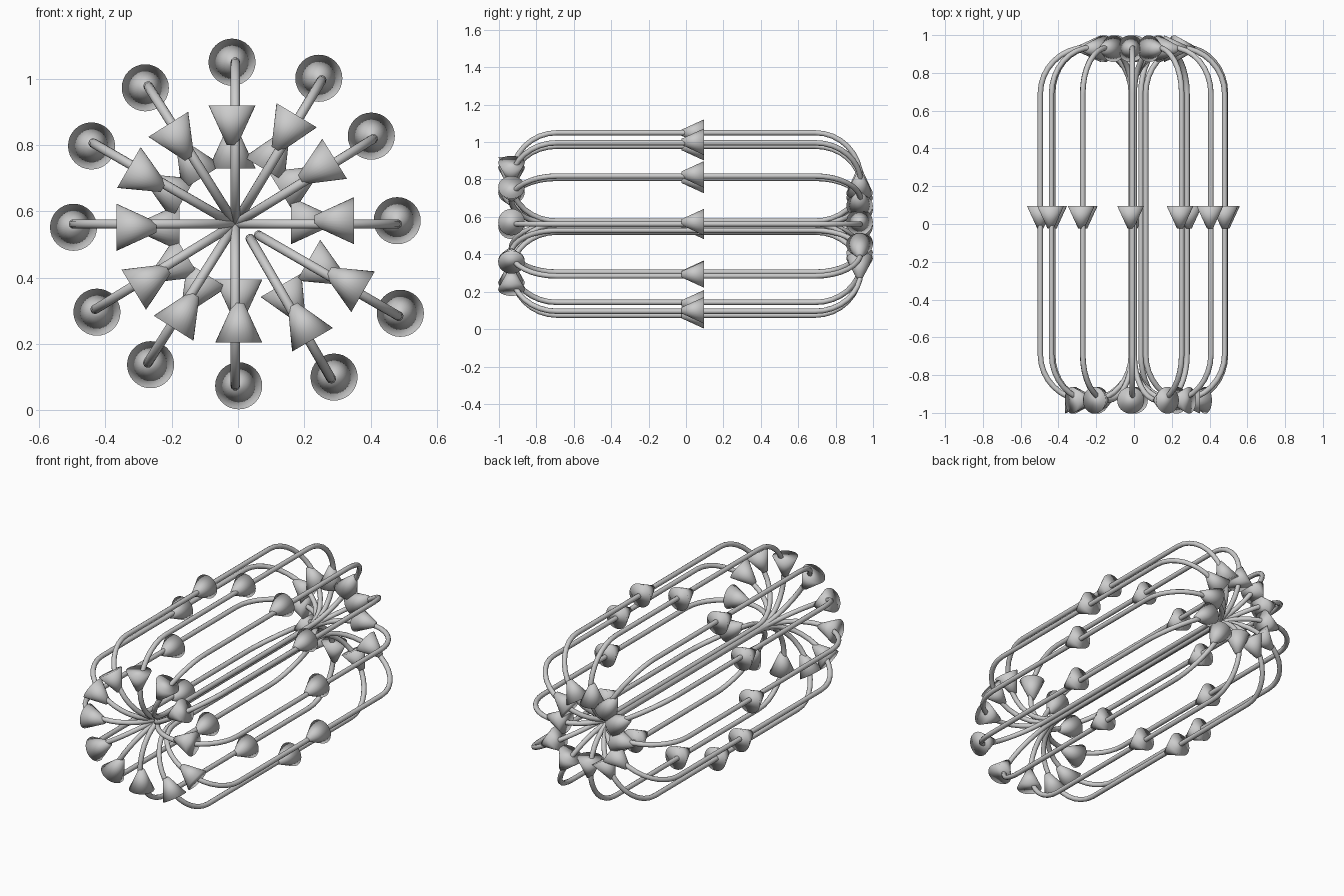
import bpy, math
from mathutils import Vector

if "Cube" in bpy.data.objects:
    bpy.data.objects.remove(bpy.data.objects["Cube"])

CENTRE = Vector((-0.008, 0, 0.562))
R = 0.244          # end radius of each loop
HALF = 0.69        # half length of the straight runs
# slight irregularities of individual loops: in-plane shift (x, z) and turn in degrees
DRIFT = {10: (0.045, -0.044), 11: (0.07, -0.034), 2: (0.009, 0.016),
         5: (-0.006, 0), 7: (-0.006, -0.003), 8: (-0.004, -0.006), 4: (-0.003, 0.003)}
TURN = {1: 1.7, 2: -1, 4: 2.2, 7: 1.4, 8: -2.2}


def tube(name, pts):
    cu = bpy.data.curves.new(name, 'CURVE')
    cu.dimensions = '3D'
    cu.bevel_depth = 0.0145
    cu.bevel_resolution = 3
    sp = cu.splines.new('POLY')
    sp.points.add(len(pts) - 1)
    for p, co in zip(sp.points, pts):
        p.co = (*co, 1)
    sp.use_cyclic_u = True
    ob = bpy.data.objects.new(name, cu)
    bpy.context.collection.objects.link(ob)


def arrow(name, base, direction):
    bpy.ops.mesh.primitive_cone_add(vertices=32, radius1=0.071, radius2=0.016, depth=0.12)
    ob = bpy.context.object
    ob.name = name
    ob.rotation_euler = direction.to_track_quat('Z', 'Y').to_euler()
    ob.location = base + direction * 0.06
    bpy.ops.object.shade_smooth()   # soft shading across the base rim too


for i in range(12):
    a = math.radians(30 * i + TURN.get(i, 0))
    out = Vector((math.cos(a), 0, math.sin(a)))
    side = Vector((-math.sin(a), 0, math.cos(a))) * 0.01
    dx, dz = DRIFT.get(i, (0, 0))
    c = CENTRE + Vector((dx, 0, dz))
    axis = Vector((0, 1, 0))

    # stadium-shaped field line
    pts = []
    for s in (1, -1):
        for k in range(17):
            t = math.pi * k / 16
            pts.append(c + out * (R - s * R * math.cos(t)) + axis * s * (HALF + R * math.sin(t)))
    tube(f"field_line_{i + 1}", pts)

    # three direction arrows per line
    arrow(f"outer_arrow_{i + 1}", c + out * 2 * R + axis * 0.096 + side, -axis)
    arrow(f"front_arrow_{i + 1}", c + out * 0.358 - axis * 0.933 + side, -out)
    arrow(f"back_arrow_{i + 1}", c + out * 0.168 + axis * 0.928 + side, out)
